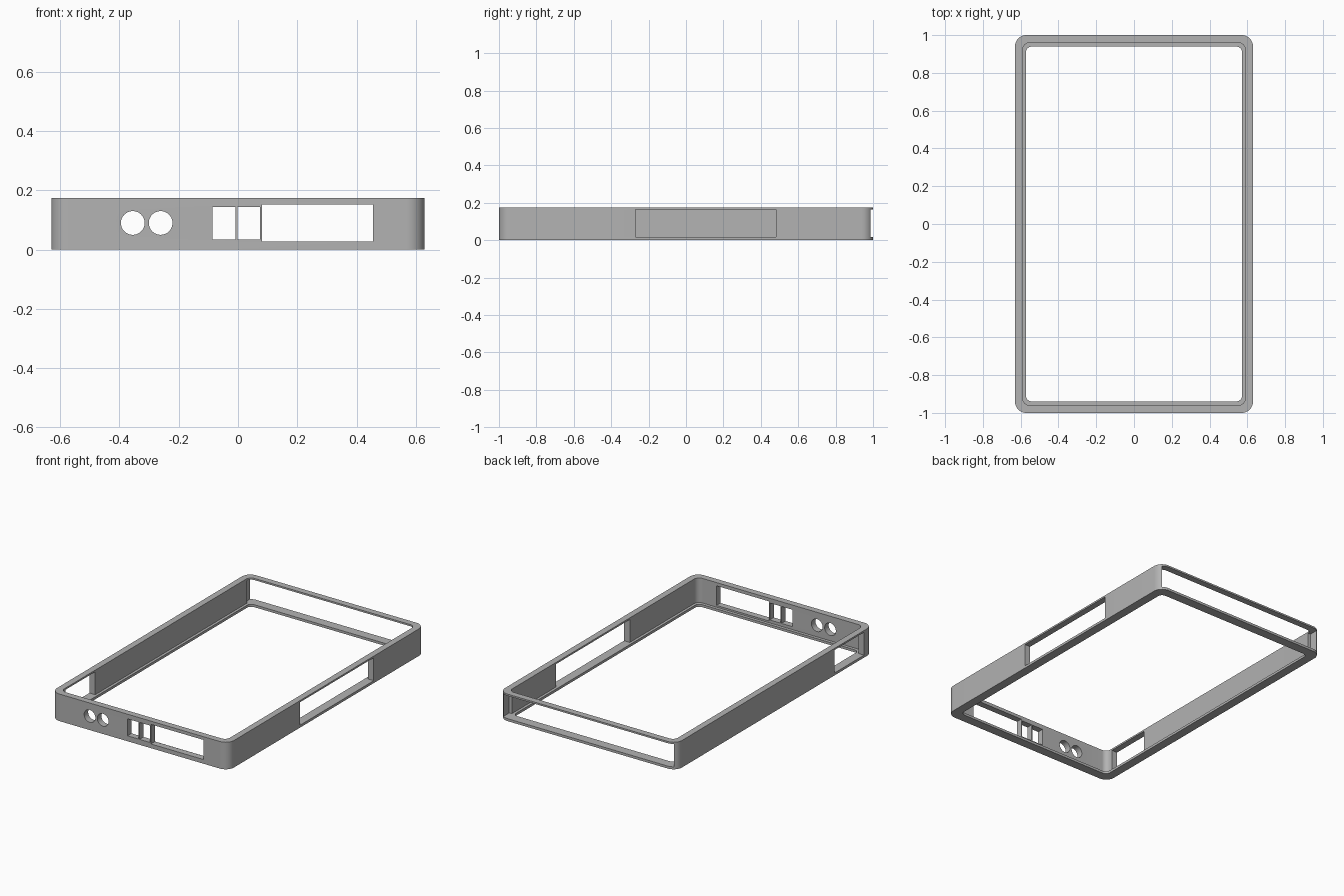
import bpy, bmesh
from mathutils import Matrix, Vector

cube = bpy.data.objects.get("Cube")
if cube:
    bpy.data.objects.remove(cube, do_unlink=True)

grey = bpy.data.materials.new("plain_grey")
grey.use_nodes = True
colour = (0.45, 0.45, 0.45, 1)
grey.diffuse_color = colour
grey.node_tree.nodes["Principled BSDF"].inputs["Base Color"].default_value = colour


def add_object(name, bm):
    mesh = bpy.data.meshes.new(name)
    bm.to_mesh(mesh)
    bm.free()
    mesh.materials.append(grey)
    obj = bpy.data.objects.new(name, mesh)
    bpy.context.collection.objects.link(obj)
    return obj


def box(name, low, high, radius=0):
    """Box between two corners, with optional rounded upright edges."""
    low, high = Vector(low), Vector(high)
    bm = bmesh.new()
    bmesh.ops.create_cube(bm, size=1)
    bmesh.ops.scale(bm, vec=high - low, verts=bm.verts)
    bmesh.ops.translate(bm, vec=(low + high) / 2, verts=bm.verts)
    if radius:
        upright = [e for e in bm.edges
                   if abs(e.verts[0].co.z - e.verts[1].co.z) > 0.01]
        bmesh.ops.bevel(bm, geom=upright, offset=radius, segments=10,
                        profile=0.5, affect='EDGES')
    return add_object(name, bm)


def round_hole(name, x, z, radius):
    bm = bmesh.new()
    bmesh.ops.create_cone(bm, cap_ends=True, segments=48, radius1=radius,
                          radius2=radius, depth=0.2,
                          matrix=Matrix.Translation((x, -1, z))
                          @ Matrix.Rotation(1.570796, 4, 'X'))
    return add_object(name, bm)


def centred(name, half_x, half_y, bottom, top, radius):
    return box(name, (-half_x, -half_y, bottom), (half_x, half_y, top), radius)


HEIGHT, FLOOR, CEILING = 0.174, 0.016, 0.163
frame = centred("bumper_frame", 0.63, 1, 0, HEIGHT, 0.06)

# Interior: a deep pocket above a narrower opening, leaving a bottom lip
cutters = [
    centred("pocket", 0.589, 0.959, FLOOR, 0.3, 0.035),
    centred("lower_opening", 0.572, 0.939, -0.1, 0.1, 0.03),
    # Side and back slots
    box("right_slot", (0.5, -0.27, FLOOR), (0.8, 0.48, CEILING)),
    box("left_slot", (-0.8, -0.91, FLOOR), (-0.5, -0.61, CEILING)),
    box("back_slot", (-0.607, 0.93, FLOOR), (0.607, 1.1, CEILING)),
]

# Front ports
for x1, x2, z1, z2 in ((-0.086, -0.008, 0.035, 0.144),
                       (-0.001, 0.075, 0.035, 0.144),
                       (0.081, 0.455, 0.027, 0.153)):
    cutters.append(box("port", (x1, -1.1, z1), (x2, -0.9, z2)))
for x in (-0.355, -0.261):
    cutters.append(round_hole("jack_hole", x, 0.09, 0.04))

# Cut everything out of the frame, then drop the cutters
bpy.ops.object.select_all(action='DESELECT')
frame.select_set(True)
bpy.context.view_layer.objects.active = frame
for cutter in cutters:
    cutter.hide_render = True
    mod = frame.modifiers.new("cut", 'BOOLEAN')
    mod.operation = 'DIFFERENCE'
    mod.solver = 'EXACT'
    mod.object = cutter
    bpy.ops.object.modifier_apply(modifier=mod.name)
    bpy.data.objects.remove(cutter, do_unlink=True)

bpy.ops.object.shade_smooth_by_angle()
